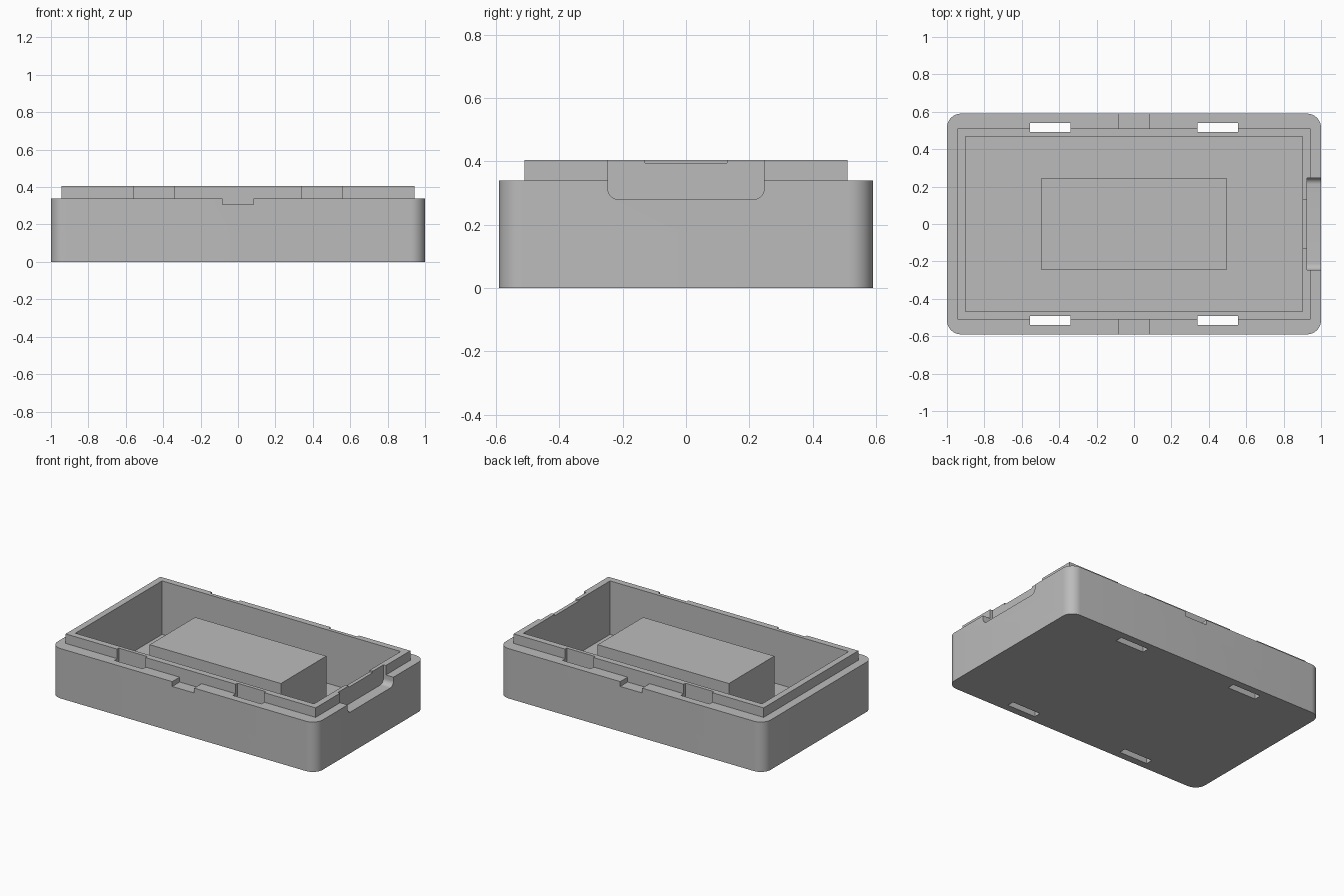
import bpy, bmesh, math

if "Cube" in bpy.data.objects:
    bpy.data.objects.remove(bpy.data.objects["Cube"])

grey = bpy.data.materials.new("plastic grey")
grey.diffuse_color = (0.5, 0.5, 0.5, 1)
grey.use_nodes = True
grey.node_tree.nodes["Principled BSDF"].inputs["Base Color"].default_value = grey.diffuse_color


def finish(bm, name):
    bmesh.ops.recalc_face_normals(bm, faces=bm.faces)
    mesh = bpy.data.meshes.new(name)
    bm.to_mesh(mesh)
    bm.free()
    mesh.materials.append(grey)
    ob = bpy.data.objects.new(name, mesh)
    bpy.context.collection.objects.link(ob)
    return ob


def box(name, x0, x1, y0, y1, z0, z1, round_edges=None, radius=0.0):
    """Box by its limits; round_edges(edge) picks the edges to fillet."""
    bm = bmesh.new()
    bmesh.ops.create_cube(bm, size=1)
    for v in bm.verts:
        v.co = (x1 if v.co.x > 0 else x0,
                y1 if v.co.y > 0 else y0,
                z1 if v.co.z > 0 else z0)
    if round_edges:
        edges = [e for e in bm.edges if round_edges(e)]
        bmesh.ops.bevel(bm, geom=edges, offset=radius, segments=10,
                        profile=0.5, affect='EDGES')
    return finish(bm, name)


def combine(target, other, operation):
    """Apply a boolean and remove the helper."""
    mod = target.modifiers.new(operation, 'BOOLEAN')
    mod.operation = operation
    mod.solver = 'EXACT'
    mod.object = other
    bpy.context.view_layer.objects.active = target
    bpy.ops.object.modifier_apply(modifier=mod.name)
    bpy.data.objects.remove(other)


def is_vertical(e):
    a, b = e.verts
    return abs(a.co.z - b.co.z) > 0.01


def is_low_along_x(e):
    a, b = e.verts
    return abs(a.co.x - b.co.x) > 0.01 and a.co.z < 0.3 and b.co.z < 0.3


# Outer shell with rounded vertical corners
shell = box("case_shell", -1, 1, -0.59, 0.59, 0, 0.34, is_vertical, 0.075)

# Pry notches in the middle of both long edges
for s in (-1, 1):
    y = sorted((s * 0.49, s * 0.7))
    combine(shell, box("pry_notch", -0.083, 0.083, *y, 0.307, 0.5), 'DIFFERENCE')

# Raised lip, then the inner cavity
combine(shell, box("lip", -0.943, 0.943, -0.51, 0.51, 0.1, 0.405), 'UNION')
combine(shell, box("cavity", -0.9, 0.9, -0.467, 0.467, 0.04, 0.6), 'DIFFERENCE')

# Connector recess on the right end, with rounded lower corners
combine(shell, box("port_recess", 0.925, 1.2, -0.247, 0.247, 0.28, 0.6,
                   is_low_along_x, 0.035), 'DIFFERENCE')
combine(shell, box("port_notch", 0.85, 0.96, -0.13, 0.13, 0.395, 0.6), 'DIFFERENCE')

# Four clip slots running right through the long walls
for sx in (-1, 1):
    for sy in (-1, 1):
        x = sorted((sx * 0.34, sx * 0.555))
        y = sorted((sy * 0.492, sy * 0.54))
        combine(shell, box("clip_slot", *x, *y, -0.2, 0.6), 'DIFFERENCE')

# Raised block on the cavity floor
box("inner_block", -0.495, 0.495, -0.245, 0.245, 0.03, 0.35)

bpy.ops.object.select_all(action='DESELECT')
shell.select_set(True)
bpy.context.view_layer.objects.active = shell
bpy.ops.object.shade_smooth_by_angle(angle=math.radians(30))
